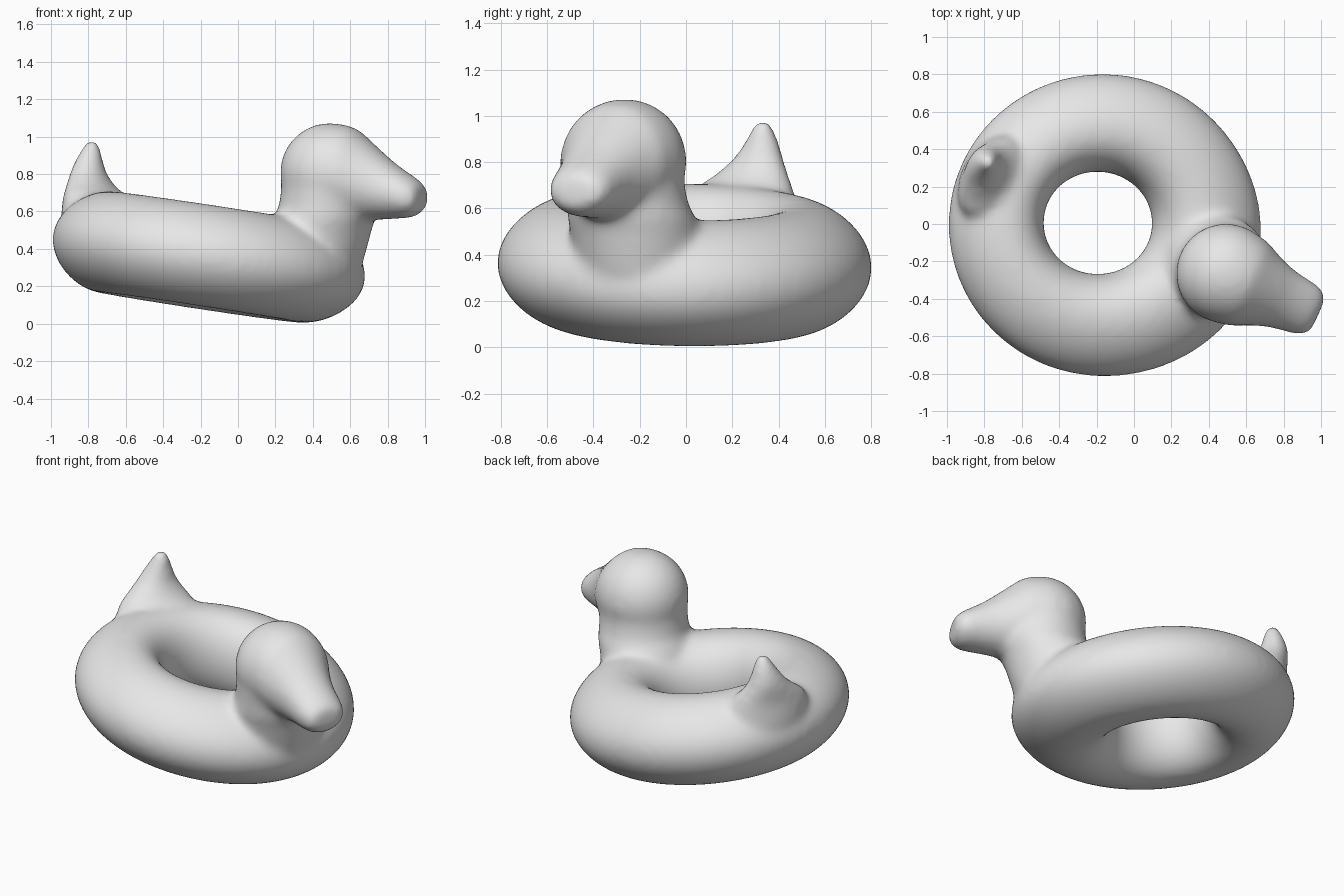
import bpy, bmesh
from math import sin, cos, tau, radians
from mathutils import Vector, Matrix

cube = bpy.data.objects.get("Cube")
if cube:
    bpy.data.objects.remove(cube, do_unlink=True)

bm = bmesh.new()
UP = Vector((0, 0, 1))


def loft(sections, closed=False, egg=0, sides=40):
    """Skin oval sections given as (centre, half-axis u, half-axis v); egg thins the +u end."""
    rings = []
    for c, u, v in sections:
        turns = [tau * i / sides for i in range(sides)]
        rings.append([bm.verts.new(c + u * cos(t) + v * sin(t) * (1 - egg * cos(t)))
                      for t in turns])
    pairs = list(zip(rings, rings[1:]))
    if closed:
        pairs.append((rings[-1], rings[0]))
    else:
        bm.faces.new(rings[0])
        bm.faces.new(rings[-1])
    for a, b in pairs:
        for i in range(sides):
            j = (i + 1) % sides
            bm.faces.new((a[i], a[j], b[j], b[i]))


# Tilted ring body, swelling outward into a breast under the head
tilt = Matrix.Rotation(radians(8.6), 3, 'Y') @ Matrix.Rotation(radians(-1), 3, 'X')
middle = Vector((-0.18, 0, 0.357))
ring = []
steps = 96
for k in range(steps):
    a = tau * k / steps
    out = Vector((cos(a), sin(a), 0))
    toward_head = cos(a + 0.4)
    breast = 0.015 * max(0, toward_head) ** 4
    fat = 0.268 + 0.015 * toward_head + breast
    centre = Vector((0.565 * cos(a), 0.541 * sin(a), 0)) + out * breast
    ring.append((middle + tilt @ centre, tilt @ out * fat, tilt @ UP * 0.27))
loft(ring, closed=True, egg=0.16)

# Neck, flowing down into the breast: x, y, z, radius
neck = [(0.37, -0.18, 0.2, 0.2), (0.405, -0.2, 0.32, 0.262), (0.42, -0.21, 0.42, 0.275),
        (0.435, -0.22, 0.5, 0.28), (0.458, -0.235, 0.56, 0.278), (0.478, -0.252, 0.62, 0.262),
        (0.485, -0.262, 0.7, 0.257), (0.49, -0.265, 0.8, 0.255)]
loft([(Vector((x, y, z)), Vector((r, 0, 0)), Vector((0, r, 0))) for x, y, z, r in neck])

# Round head
head = Vector((0.492, -0.265, 0.806))
bmesh.ops.create_uvsphere(bm, u_segments=48, v_segments=32, radius=0.268,
                          matrix=Matrix.Translation(head))

# Bill sloping out of the head: distance, height, half width, half thickness
forward = Vector((0.91, -0.41, 0)).normalized()
side = UP.cross(forward)
bill = [(0, 0.81, 0.255, 0.255), (0.07, 0.81, 0.26, 0.258), (0.14, 0.797, 0.245, 0.25),
        (0.21, 0.77, 0.21, 0.22), (0.285, 0.742, 0.18, 0.186), (0.34, 0.72, 0.165, 0.163),
        (0.4, 0.7, 0.155, 0.14), (0.46, 0.682, 0.149, 0.12), (0.505, 0.675, 0.135, 0.098),
        (0.54, 0.673, 0.1, 0.066)]
loft([(Vector((head.x, head.y, z)) + forward * t, side * w, UP * h) for t, z, w, h in bill])

# Pointed tail, thin across the ring and wide along it: x, y, z, across, along
outward = Vector((-0.87, 0.49, 0)).normalized()
along = UP.cross(outward)
tail = [(-0.735, 0.25, 0.45, 0.17, 0.25), (-0.745, 0.245, 0.56, 0.178, 0.26),
        (-0.757, 0.245, 0.64, 0.16, 0.25), (-0.775, 0.258, 0.7, 0.133, 0.22),
        (-0.793, 0.287, 0.75, 0.108, 0.168), (-0.802, 0.312, 0.81, 0.09, 0.118),
        (-0.797, 0.325, 0.87, 0.074, 0.086), (-0.788, 0.33, 0.92, 0.058, 0.06),
        (-0.78, 0.332, 0.977, 0.035, 0.035)]
loft([(Vector((x, y, z)), outward * a, along * b) for x, y, z, a, b in tail])

bmesh.ops.recalc_face_normals(bm, faces=bm.faces)
mesh = bpy.data.meshes.new("duck_swim_ring")
bm.to_mesh(mesh)
bm.free()
duck = bpy.data.objects.new("duck_swim_ring", mesh)
bpy.context.scene.collection.objects.link(duck)

# Plain grey
grey = bpy.data.materials.new("light_grey")
grey.use_nodes = True
colour = (0.8, 0.8, 0.8, 1)
grey.diffuse_color = colour
grey.node_tree.nodes["Principled BSDF"].inputs["Base Color"].default_value = colour
mesh.materials.append(grey)

# Fuse the parts into one soft skin
fuse = duck.modifiers.new("fuse", 'REMESH')
fuse.mode = 'VOXEL'
fuse.voxel_size = 0.018
fuse.use_smooth_shade = True
soften = duck.modifiers.new("soften", 'SMOOTH')
soften.factor = 0.5
soften.iterations = 26
